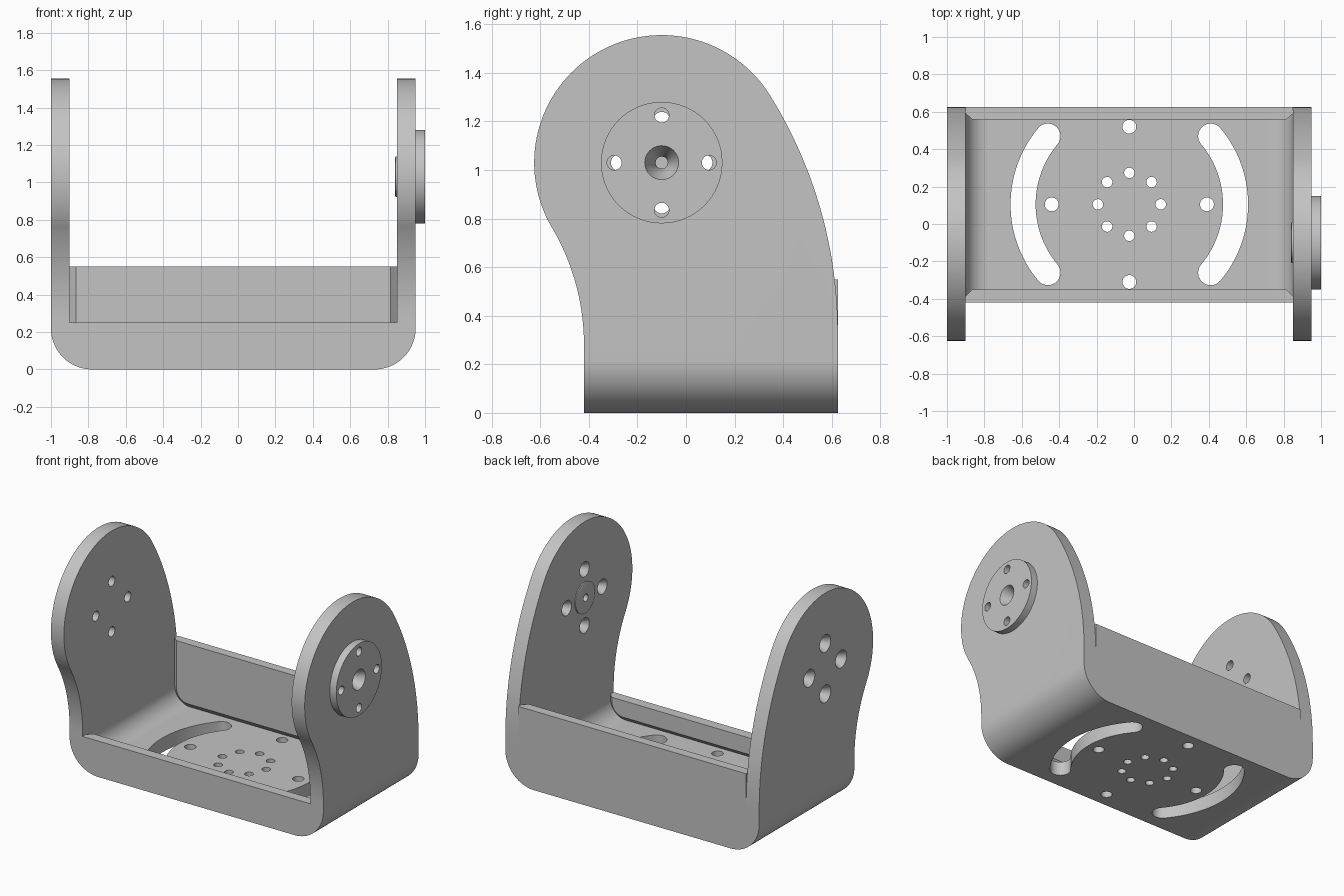
import bpy, bmesh
from math import cos, sin, radians

if "Cube" in bpy.data.objects:
    bpy.data.objects.remove(bpy.data.objects["Cube"])

grey = bpy.data.materials.new("plain grey")
grey.use_nodes = True
grey.diffuse_color = (0.55, 0.55, 0.55, 1)
grey.node_tree.nodes["Principled BSDF"].inputs["Base Color"].default_value = grey.diffuse_color


def arc(cx, cy, r, a0, a1, n=24):
    angles = [radians(a0 + (a1 - a0) * i / n) for i in range(n + 1)]
    return [(cx + r * cos(a), cy + r * sin(a)) for a in angles]


def loft(bm, rings):
    """Closed solid through rings that have equal point counts."""
    rows = [[bm.verts.new(p) for p in ring] for ring in rings]
    n = len(rows[0])
    for a, b in zip(rows, rows[1:]):
        for i in range(n):
            j = (i + 1) % n
            bm.faces.new((a[i], a[j], b[j], b[i]))
    bm.faces.new(rows[0])
    bm.faces.new(rows[-1])


def lathe_x(bm, y, z, profile, n=32):
    """Turned solid along x from (x, radius) pairs."""
    loft(bm, [[(x, *p) for p in arc(y, z, r, 0, 360 - 360 / n, n - 1)] for x, r in profile])


def finish(name, bm):
    bmesh.ops.recalc_face_normals(bm, faces=bm.faces)
    mesh = bpy.data.meshes.new(name)
    bm.to_mesh(mesh)
    bm.free()
    mesh.materials.append(grey)
    obj = bpy.data.objects.new(name, mesh)
    bpy.context.collection.objects.link(obj)
    return obj


def select(obj):
    bpy.ops.object.select_all(action='DESELECT')
    obj.select_set(True)
    bpy.context.view_layer.objects.active = obj


def boolean(obj, other, operation):
    mod = obj.modifiers.new("cut", 'BOOLEAN')
    mod.object, mod.operation, mod.solver = other, operation, 'EXACT'
    select(obj)
    bpy.ops.object.modifier_apply(modifier=mod.name)


def channel(inset, top):
    """U-shaped inner outline of the bracket in x and z."""
    r = 0.12 - inset
    return ([(-0.9 + inset, top)] + arc(-0.78, 0.22, r, 180, 270)
            + arc(0.73, 0.22, r, 270, 360) + [(0.85 - inset, top)])


# Bracket: bent U strip trimmed to the side outline of the arms
bm = bmesh.new()
strip = channel(-0.1, 1.7) + channel(0, 1.7)[::-1]
loft(bm, [[(x, y, z) for x, z in strip] for y in (-0.8, 0.8)])
bracket = finish("bracket", bm)

axle_y, axle_z = -0.1, 1.03
bm = bmesh.new()
outline = ([(-0.42, -0.1)] + arc(-1.37, 0.28, 0.95, 0, 30.6)
           + arc(axle_y, axle_z, 0.525, 210.2, 32.2, 64)
           + arc(-1.225, 0.33, 1.85, 31.9, 0) + [(0.625, -0.1)])
loft(bm, [[(x, y, z) for y, z in outline] for x in (-1.2, 1.2)])
trim = finish("arm_outline_cutter", bm)
boolean(bracket, trim, 'INTERSECT')

# Front and back walls with a bevelled edge next to the channel
walls = []
for name, outer, groove, inner, top in (("front_wall", -0.42, -0.385, -0.35, 0.25),
                                        ("back_wall", 0.625, 0.59, 0.56, 0.55)):
    bm = bmesh.new()
    loft(bm, [[(x, y, z) for x, z in channel(inset, top)]
              for y, inset in ((outer, 0), (groove, 0), (inner, 0.035))])
    walls.append(finish(name, bm))

# Hub disc outside and boss inside the left arm
bm = bmesh.new()
lathe_x(bm, axle_y, axle_z, ((0.95, 0.25), (1.0, 0.25)), 64)
disc = finish("hub_disc", bm)
bm = bmesh.new()
lathe_x(bm, axle_y, axle_z, ((0.85, 0.108), (0.843, 0.108), (0.84, 0.1)), 48)
boss = finish("hub_boss", bm)

# Cutters: floor holes, curved slots, arm screw holes, hub centre
bm = bmesh.new()
floor_x, floor_y = -0.025, 0.105


def cut_floor(points):
    loft(bm, [[(x, y, z) for x, y in points] for z in (-0.1, 0.2)])


def floor_holes(count, distance, radius):
    for x, y in arc(floor_x, floor_y, distance, 0, 360, count)[:-1]:
        cut_floor(arc(x, y, radius, 0, 348.75, 31))


floor_holes(8, 0.168, 0.028)
floor_holes(4, 0.415, 0.037)
mid, half, sweep = 0.568, 0.067, 40
for turn in (0, 180):
    lo, hi = turn - sweep, turn + sweep
    start = arc(floor_x, floor_y, mid, lo, hi, 1)
    cut_floor(arc(floor_x, floor_y, mid + half, lo, hi, 32)
              + arc(*start[1], half, hi, hi + 180, 16)[1:-1]
              + arc(floor_x, floor_y, mid - half, hi, lo, 32)
              + arc(*start[0], half, lo + 180, lo + 360, 16)[1:-1])

for y, z in arc(axle_y, axle_z, 0.175, 0, 360, 4)[:-1]:
    lathe_x(bm, y, z, ((-1.01, 0.066), (-0.95, 0.034), (-0.8, 0.034)))
for y, z in arc(axle_y, axle_z, 0.195, 0, 360, 4)[:-1]:
    lathe_x(bm, y, z, ((0.84, 0.058), (0.89, 0.03), (1.1, 0.03)))
lathe_x(bm, axle_y, axle_z, ((0.8, 0.025), (0.9, 0.025), (1.0, 0.07), (1.1, 0.07)))
holes = finish("hole_cutter", bm)

for obj in (bracket, disc, boss):
    boolean(obj, holes, 'DIFFERENCE')
for cutter in (trim, holes):
    bpy.data.objects.remove(cutter)

# Smooth curves, keep machined edges sharp
for obj in (bracket, disc, boss, *walls):
    select(obj)
    bpy.ops.object.shade_smooth_by_angle(angle=radians(25))
